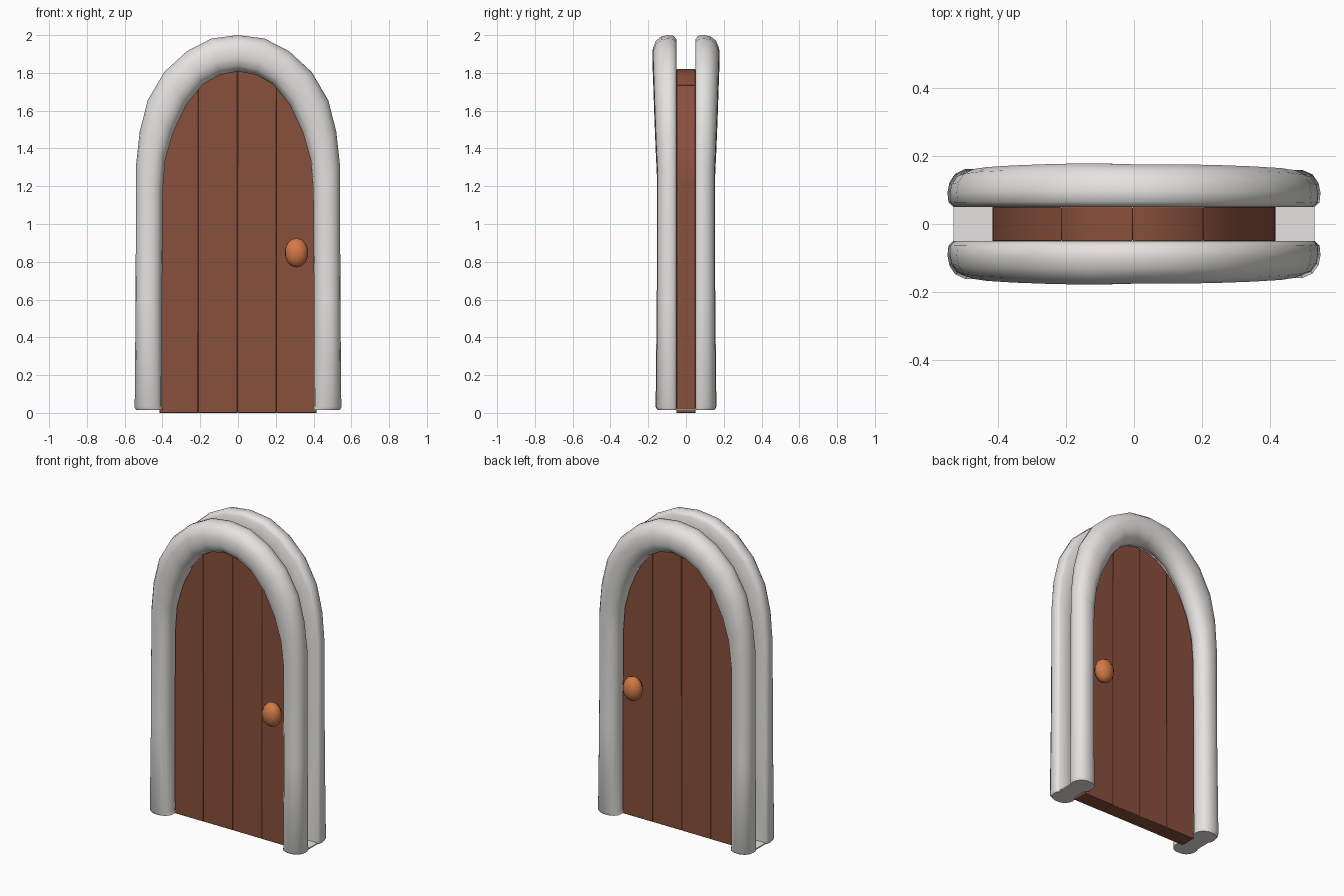
import bpy, bmesh, math

if "Cube" in bpy.data.objects:
    bpy.data.objects.remove(bpy.data.objects["Cube"])


def material(name, rgb):
    m = bpy.data.materials.new(name)
    m.diffuse_color = (*rgb, 1)
    m.use_nodes = True
    m.node_tree.nodes["Principled BSDF"].inputs["Base Color"].default_value = m.diffuse_color
    return m


STONE = material("pale stone", (0.78, 0.77, 0.75))
WOOD = material("brown wood", (0.25, 0.08, 0.045))
COPPER = material("orange copper", (0.65, 0.19, 0.06))


def finish(bm, name, mat, angle):
    bmesh.ops.recalc_face_normals(bm, faces=bm.faces)
    mesh = bpy.data.meshes.new(name)
    bm.to_mesh(mesh)
    bm.free()
    mesh.materials.append(mat)
    ob = bpy.data.objects.new(name, mesh)
    bpy.context.collection.objects.link(ob)
    bpy.ops.object.select_all(action='DESELECT')
    ob.select_set(True)
    bpy.context.view_layer.objects.active = ob
    bpy.ops.object.shade_smooth_by_angle(angle=math.radians(angle))
    return ob


# Arched surround: stations as inner x, inner z, outer x, outer z, depth
HALF = [
    (0.395, 0.015, 0.540, 0.015, 0.098),
    (0.403, 0.035, 0.547, 0.030, 0.108),
    (0.402, 0.60, 0.542, 0.60, 0.102),
    (0.398, 1.18, 0.540, 1.31, 0.100),
    (0.385, 1.34, 0.520, 1.49, 0.108),
    (0.345, 1.48, 0.478, 1.655, 0.114),
    (0.275, 1.63, 0.390, 1.805, 0.119),
    (0.185, 1.74, 0.270, 1.915, 0.123),
    (0.095, 1.79, 0.140, 1.982, 0.125),
]
PATH = [(-a, b, -c, d, e + 0.003) for a, b, c, d, e in HALF]
PATH += [(0, 1.808, 0, 2.0, 0.125)] + HALF[::-1]

# Cross-section: across the surround, outward from the door
SECTION = [(0.12, 0), (0.02, 0.12), (0, 0.38), (0.04, 0.65), (0.16, 0.88),
           (0.36, 1), (0.64, 1), (0.84, 0.88), (0.96, 0.65), (1, 0.38),
           (0.98, 0.12), (0.88, 0)]


def surround(name, side):
    bm = bmesh.new()
    rings = [[bm.verts.new((xi + (xo - xi) * u, side * (0.05 + depth * v),
                            zi + (zo - zi) * u)) for u, v in SECTION]
             for xi, zi, xo, zo, depth in PATH]
    n = len(SECTION)
    for r, s in zip(rings, rings[1:]):
        for i in range(n):
            j = (i + 1) % n
            bm.faces.new((r[i], r[j], s[j], s[i]))
    bm.faces.new(rings[0])
    bm.faces.new(rings[-1])
    finish(bm, name, STONE, 50)


surround("front_surround", -1)
surround("back_surround", 1)


# Thin feet joining the two surrounds
for label, s in (("left", -1), ("right", 1)):
    bm = bmesh.new()
    bmesh.ops.create_cube(bm, size=1)
    for v in bm.verts:
        v.co = (s * 0.468 + v.co.x * 0.124, v.co.y * 0.104, 0.019 + v.co.z * 0.008)
    finish(bm, label + "_foot", STONE, 30)


# Door planks cut to the arch, with bevelled edges
def arch(x):
    return 1.15 + 0.67 * math.sqrt(max(0, 1 - (x / 0.418) ** 2))


EDGES = [-0.415, -0.212, -0.004, 0.203, 0.415]
for k, (x0, x1) in enumerate(zip(EDGES, EDGES[1:])):
    bm = bmesh.new()
    xs = [x0 + (x1 - x0) * (0.5 - 0.5 * math.cos(math.pi * i / 12)) for i in range(13)]
    outline = [(x0, 0)] + [(x, arch(x)) for x in xs] + [(x1, 0)]
    face = bm.faces.new([bm.verts.new((x, -0.05, z)) for x, z in outline])
    ext = bmesh.ops.extrude_face_region(bm, geom=[face])
    for v in ext["geom"]:
        if isinstance(v, bmesh.types.BMVert):
            v.co.y = 0.05
    ob = finish(bm, f"door_plank_{k + 1}", WOOD, 35)
    bev = ob.modifiers.new("soft edges", 'BEVEL')
    bev.width = 0.009
    bev.segments = 2
    bev.limit_method = 'ANGLE'
    bev.angle_limit = math.radians(40)


# Oval knobs on both faces
for label, s in (("front", -1), ("back", 1)):
    bm = bmesh.new()
    bmesh.ops.create_uvsphere(bm, u_segments=14, v_segments=10, radius=1)
    for v in bm.verts:
        x, y, z = v.co
        v.co = (0.31 + x * 0.062, s * 0.098 + z * 0.05, 0.848 + y * 0.078)
    finish(bm, label + "_knob", COPPER, 60)
